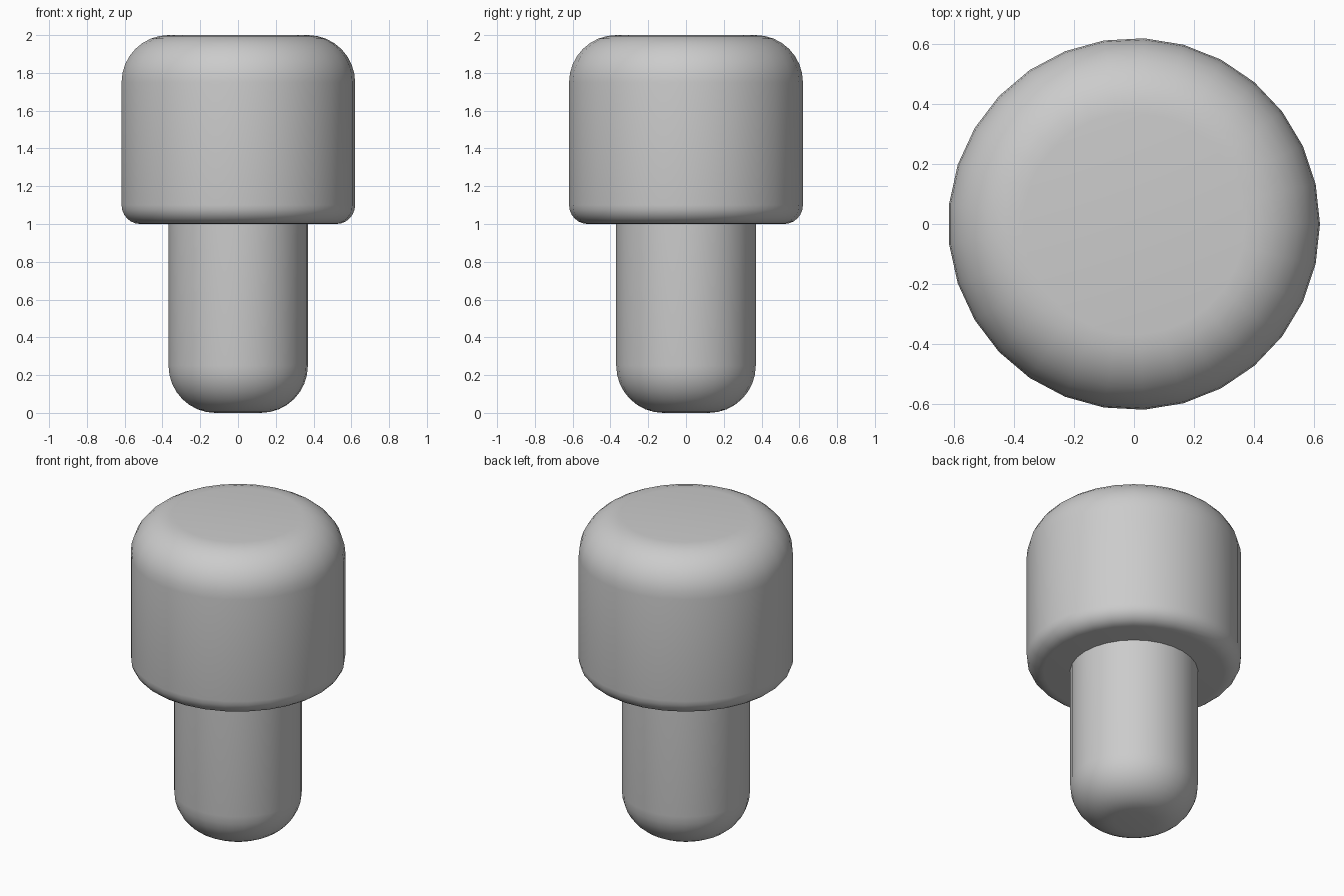
import bpy
import bmesh
from math import cos, sin, pi, radians

SIDES = 29
cube = bpy.data.objects.get("Cube")
if cube:
    bpy.data.objects.remove(cube, do_unlink=True)

grey = bpy.data.materials.new("plain_grey")
grey.use_nodes = True
colour = (0.6, 0.6, 0.6, 1)
grey.diffuse_color = colour
grey.node_tree.nodes["Principled BSDF"].inputs["Base Color"].default_value = colour


def corner(radius, z, size, start, steps):
    """Quarter-circle of profile points about a centre, from the start angle."""
    return [(radius + size * cos(start + pi / 2 * i / steps),
             z + size * sin(start + pi / 2 * i / steps)) for i in range(steps + 1)]


def lathe(name, profile):
    """Turn a profile of (radius, height) points into a capped solid."""
    bm = bmesh.new()
    rings = [[bm.verts.new((r * cos(2 * pi * i / SIDES), r * sin(2 * pi * i / SIDES), z))
              for i in range(SIDES)] for r, z in profile]
    for low, high in zip(rings, rings[1:]):
        for i in range(SIDES):
            j = (i + 1) % SIDES
            bm.faces.new((low[i], low[j], high[j], high[i]))
    bm.faces.new(rings[0][::-1])
    bm.faces.new(rings[-1])
    mesh = bpy.data.meshes.new(name)
    bm.to_mesh(mesh)
    bm.free()
    mesh.materials.append(grey)
    obj = bpy.data.objects.new(name, mesh)
    bpy.context.collection.objects.link(obj)
    bpy.ops.object.select_all(action="DESELECT")
    obj.select_set(True)
    bpy.context.view_layer.objects.active = obj
    bpy.ops.object.shade_smooth_by_angle(angle=radians(40))


# Shaft with a rounded foot
lathe("shaft", corner(0.12, 0.25, 0.25, -pi / 2, 8) + [(0.37, 1.0)])

# Wide head: small round below, large round above
lathe("head", corner(0.52, 1.1, 0.1, -pi / 2, 6) + corner(0.37, 1.75, 0.25, 0, 8))
